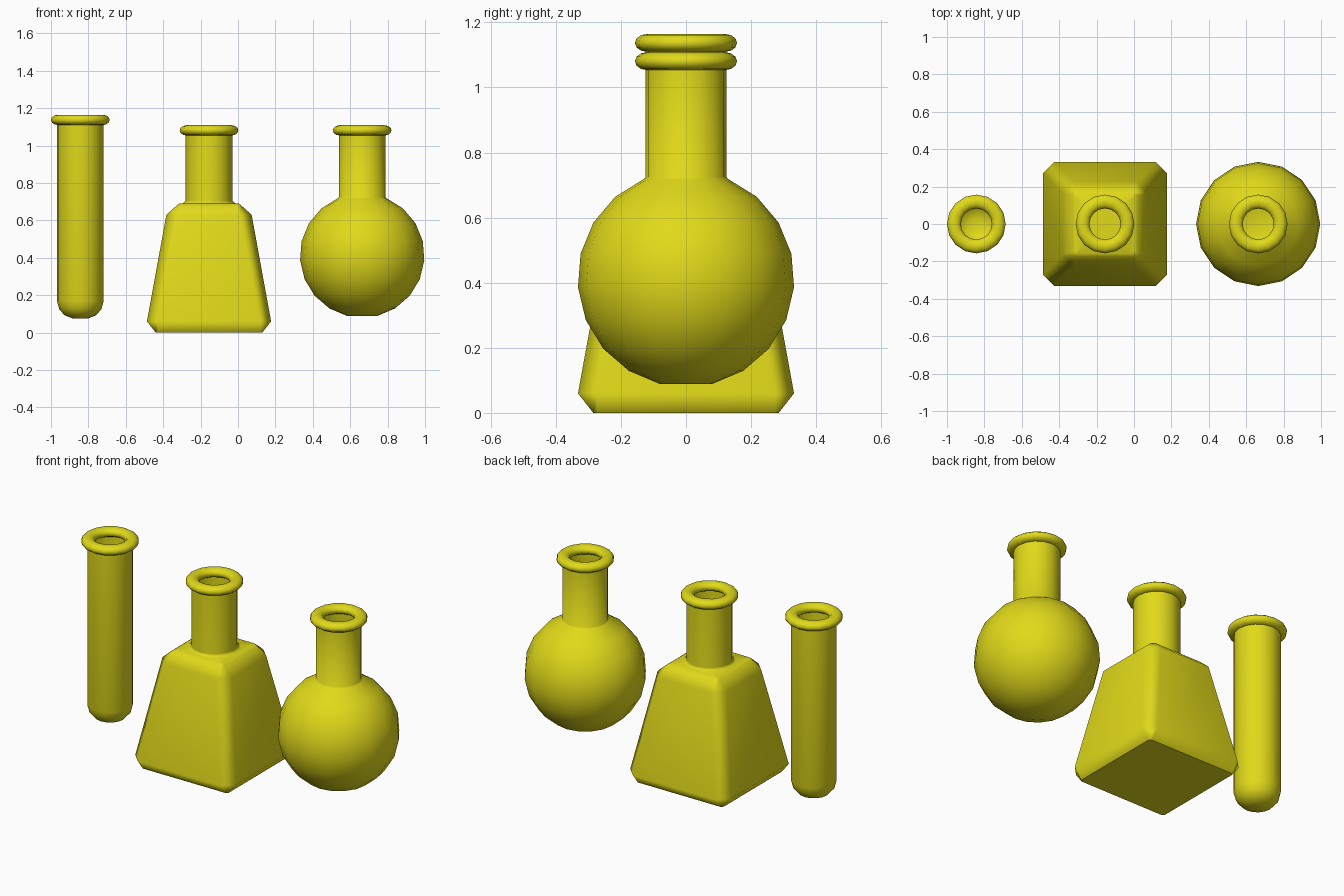
import bpy, bmesh
from math import sin, cos, pi, radians

if "Cube" in bpy.data.objects:
    bpy.data.objects.remove(bpy.data.objects["Cube"])

SIDES = 16
glass = bpy.data.materials.new("yellow_glass")
glass.diffuse_color = (0.75, 0.70, 0.01, 1)
glass.use_nodes = True
glass.node_tree.nodes["Principled BSDF"].inputs["Base Color"].default_value = glass.diffuse_color


def loft(bm, rings, closed=False):
    """Join rings of equal vertex count with quads."""
    loops = [[bm.verts.new(p) for p in ring] for ring in rings]
    pairs = list(zip(loops, loops[1:]))
    if closed:
        pairs.append((loops[-1], loops[0]))
    for a, b in pairs:
        n = len(a)
        for i in range(n):
            j = (i + 1) % n
            bm.faces.new((a[i], a[j], b[j], b[i]))
    return loops


def circle(r, z):
    return [(r * cos(2 * pi * i / SIDES), r * sin(2 * pi * i / SIDES), z)
            for i in range(SIDES)]


def lathe(bm, profile, closed=False):
    return loft(bm, [circle(r, z) for r, z in profile], closed)


def chamfered_square(z, h, c):
    k = h - c
    return [(x, y, z) for x, y in ((h, -k), (h, k), (k, h), (-k, h),
                                   (-h, k), (-h, -k), (-k, -h), (k, -h))]


def ring_edges(bm, ring):
    return [bm.edges.get((v, ring[(i + 1) % len(ring)])) for i, v in enumerate(ring)]


def finish(bm, name, x, angle=50):
    me = bpy.data.meshes.new(name)
    bm.to_mesh(me)
    bm.free()
    me.shade_smooth()
    me.set_sharp_from_angle(angle=radians(angle))
    me.materials.append(glass)
    ob = bpy.data.objects.new(name, me)
    ob.location.x = x
    bpy.context.collection.objects.link(ob)
    return ob


def rim(name, x, z):
    bm = bmesh.new()
    lathe(bm, [(0.12 + 0.037 * cos(a), z + 0.0275 * sin(a))
               for a in (2 * pi * i / 12 for i in range(12))], closed=True)
    finish(bm, name, x, 80)


# test tube with rounded bottom, open at the top
bm = bmesh.new()
loops = lathe(bm, [(0.04, 0.075), (0.085, 0.093), (0.113, 0.125),
                   (0.125, 0.17), (0.125, 1.137)])
bm.faces.new(loops[0][::-1])
finish(bm, "test_tube", -0.843)
rim("test_tube_rim", -0.843, 1.137)

# square flask: bevelled tapering body joined to a round neck
bm = bmesh.new()
body = loft(bm, [chamfered_square(*s) for s in (
    (0, 0.285, 0.012), (0.06, 0.332, 0.06), (0.63, 0.228, 0.065),
    (0.68, 0.172, 0.02), (0.69, 0.158, 0.015))])
bm.faces.new(body[0][::-1])
neck = lathe(bm, [(0.142, 0.69), (0.125, 0.705), (0.125, 1.081)])
bmesh.ops.bridge_loops(bm, edges=ring_edges(bm, body[-1]) + ring_edges(bm, neck[0]))
bmesh.ops.recalc_face_normals(bm, faces=bm.faces)
flask = finish(bm, "square_flask", -0.155)
flask.modifiers.new("even_shading", 'WEIGHTED_NORMAL').keep_sharp = True
rim("square_flask_rim", -0.155, 1.081)

# round flask: ball body with flat bottom, running into the neck
R, CZ = 0.333, 0.412
bm = bmesh.new()
angles = [radians(14 + (157 - 14) * i / 8) for i in range(9)]
loops = lathe(bm, [(R * sin(a), CZ - R * cos(a)) for a in angles]
              + [(0.124, 0.725), (0.124, 1.081)])
bm.faces.new(loops[0][::-1])
finish(bm, "round_flask", 0.664)
rim("round_flask_rim", 0.664, 1.081)
